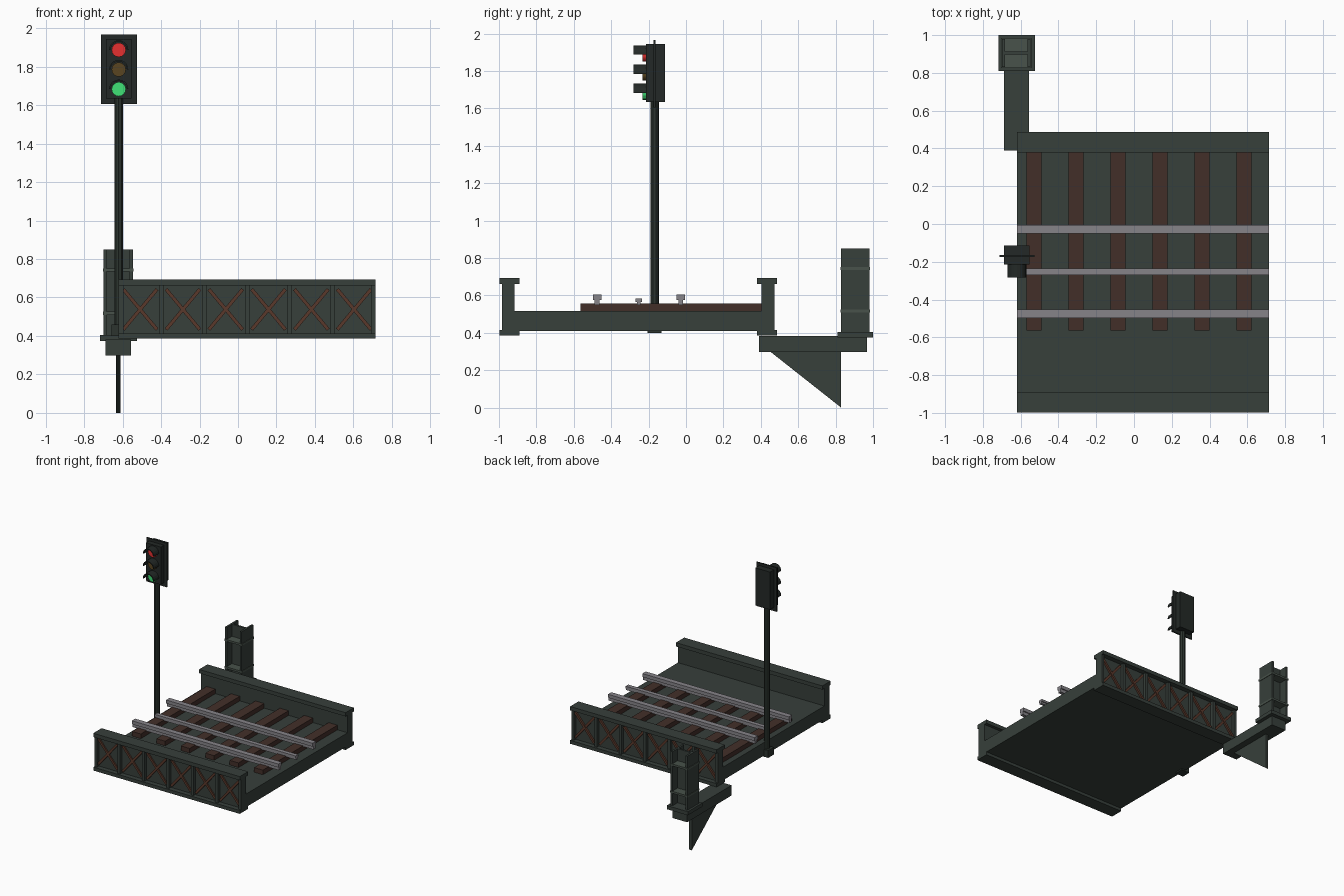
import bpy, bmesh, math
from mathutils import Matrix, Vector

if "Cube" in bpy.data.objects:
    bpy.data.objects.remove(bpy.data.objects["Cube"])


def material(name, rgb):
    m = bpy.data.materials.new(name)
    m.diffuse_color = (*rgb, 1)
    m.use_nodes = True
    m.node_tree.nodes["Principled BSDF"].inputs["Base Color"].default_value = m.diffuse_color
    return m


GREEN = material("painted_steel", (0.038, 0.050, 0.043))
PALE = material("pale_steel", (0.065, 0.085, 0.070))
WOOD = material("sleeper_wood", (0.055, 0.028, 0.022))
RUST = material("rusty_brace", (0.10, 0.040, 0.024))
RAIL = material("rail_steel", (0.24, 0.23, 0.25))
DARK = material("signal_black", (0.017, 0.022, 0.020))
POLE = material("pole_green", (0.025, 0.034, 0.028))
RED = material("red_light", (0.80, 0.03, 0.03))
AMBER = material("amber_light", (0.10, 0.06, 0.015))
LIME = material("green_light", (0.05, 0.75, 0.18))


def finish(name, bm, mat):
    bmesh.ops.recalc_face_normals(bm, faces=bm.faces)
    me = bpy.data.meshes.new(name)
    bm.to_mesh(me)
    bm.free()
    ob = bpy.data.objects.new(name, me)
    bpy.context.collection.objects.link(ob)
    me.materials.append(mat)
    return ob


def box(name, x, y, z, mat, angle=0):
    """Box from three (low, high) ranges, optionally turned about y."""
    bm = bmesh.new()
    mid = Vector(((x[0] + x[1]) / 2, (y[0] + y[1]) / 2, (z[0] + z[1]) / 2))
    size = (x[1] - x[0], y[1] - y[0], z[1] - z[0], 1)
    bmesh.ops.create_cube(bm, size=1, matrix=Matrix.Translation(mid)
                          @ Matrix.Rotation(angle, 4, 'Y') @ Matrix.Diagonal(size))
    return finish(name, bm, mat)


def prism(name, pts, axis, low, high, mat):
    """Extrude a profile along x (pts are y, z) or along y (pts are x, z)."""
    bm = bmesh.new()
    place = (lambda a, b: (low, a, b)) if axis == 'x' else (lambda a, b: (a, low, b))
    face = bm.faces.new([bm.verts.new(place(*p)) for p in pts])
    out = bmesh.ops.extrude_face_region(bm, geom=[face])
    d = high - low
    bmesh.ops.translate(bm, verts=[v for v in out["geom"] if isinstance(v, bmesh.types.BMVert)],
                        vec=(d, 0, 0) if axis == 'x' else (0, d, 0))
    return finish(name, bm, mat)


def cylinder(name, centre, radius, depth, sides, mat, rot=Matrix()):
    bm = bmesh.new()
    bmesh.ops.create_cone(bm, cap_ends=True, segments=sides, radius1=radius, radius2=radius,
                          depth=depth, matrix=Matrix.Translation(centre) @ rot)
    return finish(name, bm, mat)


X0, X1 = -0.62, 0.715

# Deck
box("deck", (X0, X1), (-0.93, 0.415), (0.41, 0.518), GREEN)

# Side girders with flanges, posts and crossed braces on the outer face
BAY = (X1 - X0) / 6
for label, yc, s in (("front", -0.943, -1), ("back", 0.432, 1)):
    def span(a, b):
        return tuple(sorted((yc + s * a, yc + s * b)))
    box(label + "_girder_web", (X0, X1), span(-0.027, 0.015), (0.40, 0.68), GREEN)
    box(label + "_girder_top_flange", (X0, X1), span(-0.053, 0.055), (0.662, 0.693), GREEN)
    box(label + "_girder_bottom_flange", (X0, X1), span(-0.053, 0.055), (0.386, 0.414), GREEN)
    for i in range(7):
        x = min(max(X0 + i * BAY, X0 + 0.012), X1 - 0.012)
        box(label + "_girder_post", (x - 0.012, x + 0.012), span(0.01, 0.04), (0.41, 0.665), GREEN)
    half = math.hypot(0.088, 0.105)
    for i in range(6):
        x = X0 + (i + 0.5) * BAY
        for k, sign in enumerate((1, -1)):
            box(label + "_brace", (x - half, x + half), span(0.01, 0.026 + 0.004 * k),
                (0.529, 0.547), RUST, sign * math.atan2(0.105, 0.088))

# Sleepers
for i in range(6):
    x = -0.53 + i * 0.2225
    box("sleeper", (x - 0.04, x + 0.04), (-0.565, 0.405), (0.518, 0.556), WOOD)


# Rails: one T-shaped profile each
def rail(name, y, w, top, head, x0):
    half = [(0.5 * w, top), (0.5 * w, top - head), (0.3 * w, top - head), (0.3 * w, 0.55)]
    pts = [(y + a, b) for a, b in half] + [(y - a, b) for a, b in reversed(half)]
    prism(name, pts, 'x', x0, X1, RAIL)


rail("running_rail", -0.028, 0.044, 0.605, 0.028, X0)
rail("running_rail", -0.475, 0.044, 0.605, 0.028, X0)
rail("middle_rail", -0.253, 0.034, 0.584, 0.018, -0.57)

# Signal pole and foot
PX, PY = -0.62, -0.168
box("pole_foot", (PX - 0.037, PX + 0.037), (PY - 0.037, PY + 0.037), (0.40, 0.46), POLE)
cylinder("signal_pole", (PX, PY, 1.03), 0.023, 1.24, 10, POLE)

# Signal head and backplate
box("signal_housing", (-0.687, -0.553), (-0.215, -0.113), (1.635, 1.945), DARK)
box("signal_backplate", (-0.712, -0.526), (-0.174, -0.164), (1.605, 1.967), DARK)

# Lights and half-tube visors
turn = Matrix.Rotation(math.pi / 2, 4, 'X')
for label, z, mat in (("red", 1.887, RED), ("amber", 1.785, AMBER), ("green", 1.683, LIME)):
    cylinder(label + "_light", (PX, -0.222, z), 0.037, 0.022, 16, mat, turn)
    angles = [math.pi * i / 10 for i in range(11)]
    arc = [(PX + 0.05 * math.cos(a), z + 0.05 * math.sin(a)) for a in angles]
    arc += [(PX + 0.042 * math.cos(a), z + 0.042 * math.sin(a)) for a in reversed(angles)]
    prism(label + "_visor", arc, 'y', -0.282, -0.21, DARK)

# Bracket arm with gusset
box("bracket_arm", (-0.688, -0.555), (0.39, 0.968), (0.298, 0.382), GREEN)
prism("bracket_gusset", [(0.45, 0.30), (0.83, 0.30), (0.83, 0.0)], 'x', -0.634, -0.61, GREEN)

# H-section column on a base plate, with stiffener plates
box("column_base_plate", (-0.717, -0.525), (0.81, 1.0), (0.375, 0.405), GREEN)
for x in (-0.691, -0.555):
    box("column_flange", (x - 0.008, x + 0.008), (0.83, 0.98), (0.40, 0.85), GREEN)
box("column_web", (-0.69, -0.556), (0.897, 0.913), (0.40, 0.85), GREEN)
for z in (0.518, 0.743):
    box("column_stiffener", (-0.703, -0.543), (0.826, 0.984), (z - 0.008, z + 0.008), PALE)
